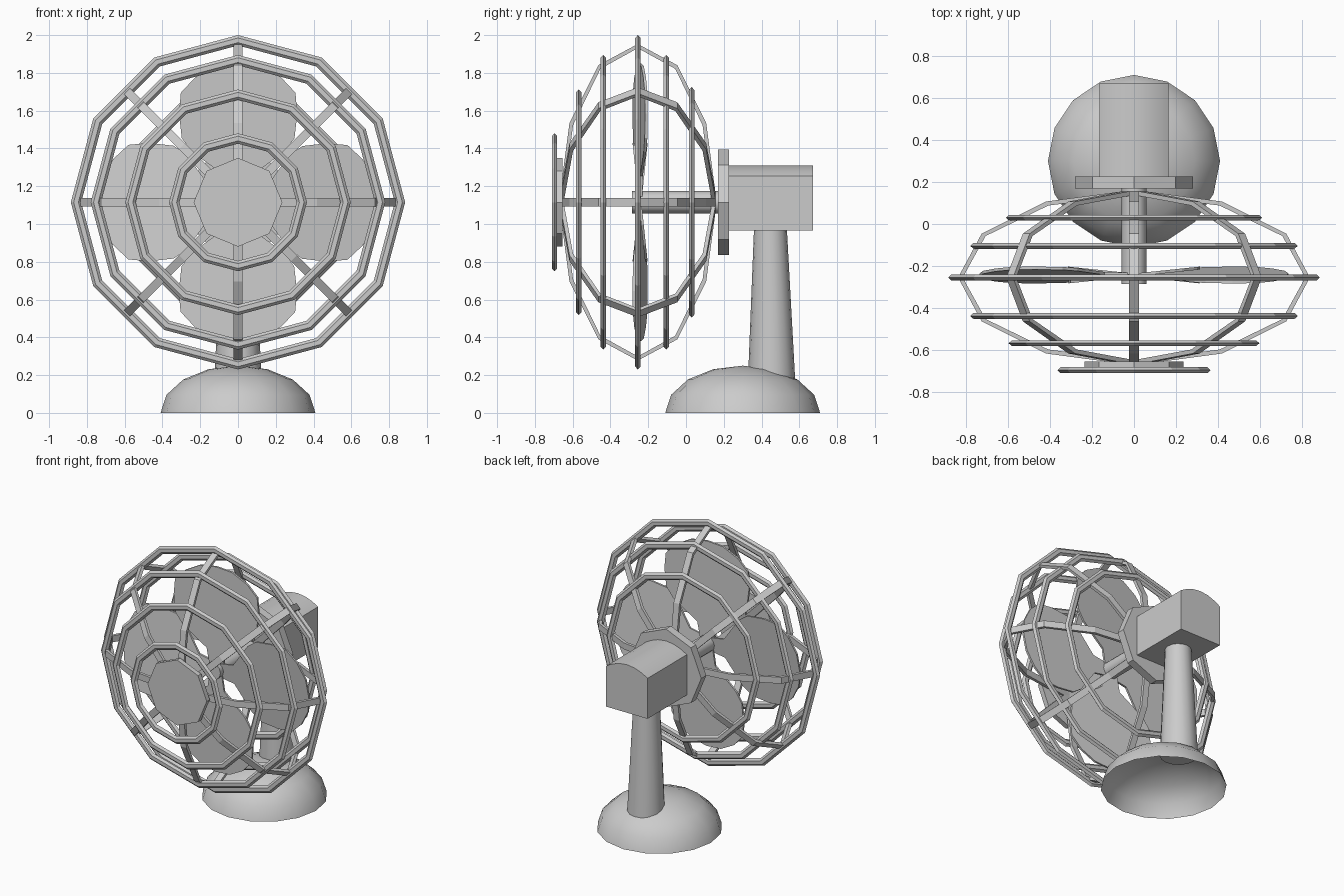
import bpy, bmesh
from math import sin, cos, pi, radians, sqrt
from mathutils import Vector, Matrix

if "Cube" in bpy.data.objects:
    bpy.data.objects.remove(bpy.data.objects["Cube"])

ZC = 1.115      # height of the fan axis
YC = -0.255     # middle of the cage along the axis
X, Y, Z = Vector((1, 0, 0)), Vector((0, 1, 0)), Vector((0, 0, 1))


def finish(name, bm, smooth=False):
    bmesh.ops.recalc_face_normals(bm, faces=bm.faces)
    me = bpy.data.meshes.new(name)
    bm.to_mesh(me)
    bm.free()
    ob = bpy.data.objects.new(name, me)
    bpy.context.collection.objects.link(ob)
    for p in me.polygons:
        p.use_smooth = smooth
    if smooth:
        bpy.ops.object.select_all(action='DESELECT')
        ob.select_set(True)
        bpy.context.view_layer.objects.active = ob
        bpy.ops.object.shade_smooth_by_angle(angle=radians(40))
    return ob


def hoop(name, centre, u, v, ru, rv, section, n=12):
    """Closed 12-sided elliptical hoop; section = (radial offset, sideways offset)."""
    bm = bmesh.new()
    w = u.cross(v)
    rows = []
    for i in range(n):
        a = 2 * pi * i / n
        rows.append([bm.verts.new(centre + u * (ru + d) * cos(a) + v * (rv + d) * sin(a) + w * s)
                     for d, s in section])
    k = len(section)
    for i in range(n):
        p, q = rows[i], rows[(i + 1) % n]
        for j in range(k):
            bm.faces.new((p[j], p[(j + 1) % k], q[(j + 1) % k], q[j]))
    return finish(name, bm)


def cone(name, r1, r2, start, end, sides, smooth=False, turn=0.0):
    """Cylinder or cone between two points."""
    start, end = Vector(start), Vector(end)
    d = end - start
    bm = bmesh.new()
    m = Matrix.Translation((start + end) / 2) @ d.to_track_quat('Z', 'Y').to_matrix().to_4x4() \
        @ Matrix.Rotation(turn, 4, 'Z')
    bmesh.ops.create_cone(bm, cap_ends=True, segments=sides, radius1=r1, radius2=r2,
                          depth=d.length, matrix=m)
    return finish(name, bm, smooth)


# Cage rings
ring_section = [(0, 0), (-0.015, 0.014), (-0.04, 0.014), (-0.055, 0), (-0.04, -0.014), (-0.015, -0.014)]
rings = [(-0.696, 0.365), (-0.568, 0.597), (-0.438, 0.78), (YC, 0.885), (-0.104, 0.78), (0.03, 0.61)]
for i, (y, r) in enumerate(rings):
    hoop(f"cage_ring_{i + 1}", Vector((0, y, ZC)), X, Z, r, r, ring_section)

# Cage ribs: four full hoops through the axis give eight ribs
rib_section = [(0, -0.023), (0, 0.023), (-0.022, 0.023), (-0.022, -0.023)]
for i in range(4):
    a = i * pi / 4
    hoop(f"cage_rib_{i + 1}", Vector((0, YC, ZC)), Vector((cos(a), 0, sin(a))), Y,
         0.838, 0.418, rib_section)

# Front badge disc and rear mounting plate
cone("front_disc", 0.235, 0.235, (0, -0.69, ZC), (0, -0.655, ZC), 8)
cone("rear_plate", 0.28, 0.28, (0, 0.17, ZC), (0, 0.227, ZC), 8)

# Drive shaft
cone("shaft", 0.06, 0.06, (0, -0.285, ZC), (0, 0.18, ZC), 12, True)

# Blades: rounded paddles with slight pitch
half = [(0.03, 0.05), (0.14, 0.07), (0.27, 0.25), (0.34, 0.30), (0.47, 0.315),
        (0.58, 0.305), (0.66, 0.23), (0.72, 0.12)]
outline = half + [(0.735, 0)] + [(r, -w) for r, w in reversed(half)]
for i in range(4):
    bm = bmesh.new()
    m = Matrix.Translation((0, -0.243, ZC)) @ Matrix.Rotation(i * pi / 2, 4, 'Y') \
        @ Matrix.Rotation(radians(6), 4, 'Z')
    f = bm.faces.new([bm.verts.new(m @ Vector((w, -0.007, r))) for r, w in outline])
    ext = bmesh.ops.extrude_face_region(bm, geom=[f], use_keep_orig=True)
    bmesh.ops.translate(bm, vec=(0, 0.014, 0),
                        verts=[g for g in ext["geom"] if isinstance(g, bmesh.types.BMVert)])
    finish(f"blade_{i + 1}", bm)

# Motor housing: box with arched top
hw = 0.165
arch = [(hw * cos(pi * t / 8), 1.255 + 0.055 * (1 - cos(pi * t / 8) ** 2)) for t in range(9)]
bm = bmesh.new()
f = bm.faces.new([bm.verts.new((x, 0.225, z)) for x, z in [(-hw, 0.965), (hw, 0.965)] + arch])
ext = bmesh.ops.extrude_face_region(bm, geom=[f], use_keep_orig=True)
bmesh.ops.translate(bm, vec=(0, 0.447, 0),
                    verts=[g for g in ext["geom"] if isinstance(g, bmesh.types.BMVert)])
finish("motor_housing", bm, True)

# Stand column
cone("column", 0.125, 0.087, (0, 0.453, 0.175), (0, 0.447, 0.975), 16, True)

# Base: open half dome
bm = bmesh.new()
bmesh.ops.create_uvsphere(bm, u_segments=16, v_segments=8, radius=1)
bmesh.ops.delete(bm, geom=[v for v in bm.verts if v.co.z < -0.01], context='VERTS')
bmesh.ops.transform(bm, verts=bm.verts,
                    matrix=Matrix.Translation((0, 0.30, 0)) @ Matrix.Diagonal((0.41, 0.41, 0.25, 1)))
finish("base_dome", bm, True)
